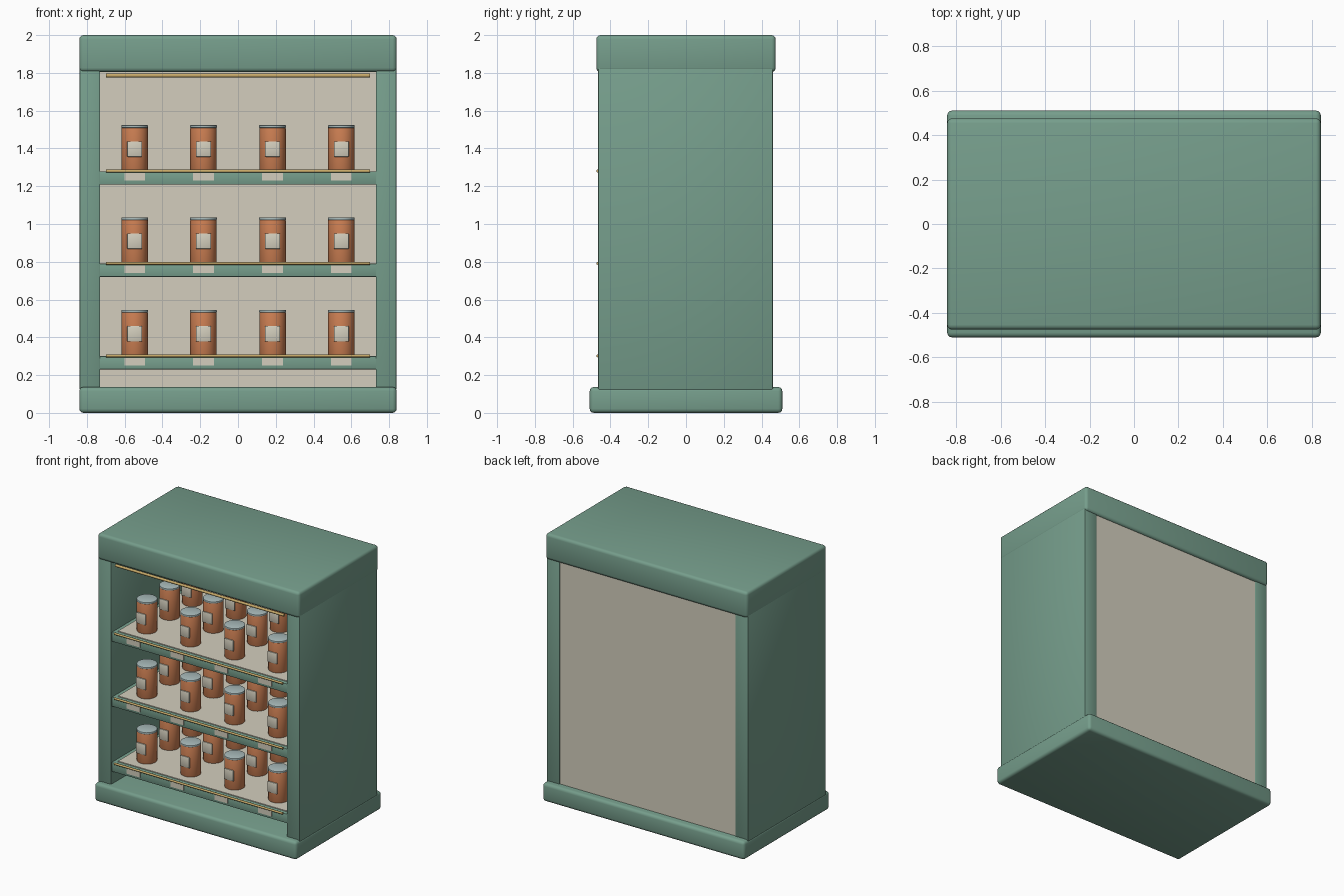
import bpy, math

if "Cube" in bpy.data.objects:
    bpy.data.objects.remove(bpy.data.objects["Cube"])


def colour(name, srgb):
    m = bpy.data.materials.new(name)
    m.diffuse_color = [(c / 255 / 12.92) if c < 11 else ((c / 255 + 0.055) / 1.055) ** 2.4 for c in srgb] + [1]
    m.use_nodes = True
    m.node_tree.nodes["Principled BSDF"].inputs["Base Color"].default_value = m.diffuse_color
    return m


GREEN = colour("sage_green", (118, 158, 140))
CREAM = colour("cream", (211, 206, 189))
GOLD = colour("brass", (200, 170, 105))
ORANGE = colour("terracotta", (203, 126, 82))
LID = colour("pale_blue_grey", (170, 188, 188))


def finish(o, name, mat, bevel, segments):
    o.name = name
    o.data.materials.append(mat)
    if bevel:
        b = o.modifiers.new("rounded_edges", 'BEVEL')
        b.width, b.segments, b.limit_method = bevel, segments, 'ANGLE'
        b.angle_limit = math.radians(40)
        bpy.ops.object.modifier_apply(modifier=b.name)
    bpy.ops.object.shade_smooth_by_angle(angle=math.radians(35))
    return o


def box(name, x, y, z, mat, bevel=0, segments=3):
    """Box from (min, max) ranges on each axis."""
    bpy.ops.mesh.primitive_cube_add(size=1, location=[sum(r) / 2 for r in (x, y, z)])
    o = bpy.context.object
    o.scale = [r[1] - r[0] for r in (x, y, z)]
    bpy.ops.object.transform_apply(location=False, rotation=False, scale=True)
    return finish(o, name, mat, bevel, segments)


def cylinder(name, loc, radius, depth, mat, bevel=0, rot=(0, 0, 0), sides=32):
    bpy.ops.mesh.primitive_cylinder_add(vertices=sides, radius=radius, depth=depth,
                                        location=loc, rotation=rot)
    return finish(bpy.context.object, name, mat, bevel, 2)


def rail(name, y, z, radius):
    cylinder(name, (0, y, z), radius, 1.4, GOLD, rot=(0, math.pi / 2, 0), sides=12)


def jar(x, y, z):
    """Jar with a flat lid and a label plate on its front."""
    cylinder("jar_body", (x, y, z + 0.113), 0.07, 0.226, ORANGE, 0.004)
    cylinder("jar_lid", (x, y, z + 0.232), 0.071, 0.014, LID, 0.003)
    box("jar_label", (x - 0.04, x + 0.04), (y - 0.076, y - 0.066),
        (z + 0.072, z + 0.154), CREAM, 0.004, 2)


# Cabinet
box("base", (-0.84, 0.84), (-0.51, 0.51), (0, 0.137), GREEN, 0.022)
box("header", (-0.84, 0.84), (-0.475, 0.475), (1.805, 2), GREEN, 0.022)
for s in (-1, 1):
    box("side_panel", sorted((s * 0.73, s * 0.838)), (-0.465, 0.46), (0.12, 1.83), GREEN, 0.006, 2)
box("back_panel", (-0.735, 0.735), (0.42, 0.455), (0.12, 1.83), CREAM)
rail("header_rail", -0.45, 1.786, 0.01)

# Shelves with liner, rail, tags and jars
COLUMNS = (-0.547, -0.183, 0.183, 0.547)
for top in (0.3, 0.79, 1.278):
    box("shelf", (-0.735, 0.735), (-0.456, 0.425), (top - 0.07, top), GREEN, 0.004, 2)
    box("shelf_liner", (-0.7, 0.7), (-0.425, 0.42), (top - 0.002, top + 0.006), CREAM)
    rail("shelf_rail", -0.467, top + 0.002, 0.008)
    for x in COLUMNS:
        box("price_tag", (x - 0.055, x + 0.055), (-0.463, -0.454), (top - 0.049, top - 0.009), CREAM)
        for y in (-0.30, -0.03, 0.24):
            jar(x, y, top + 0.006)
